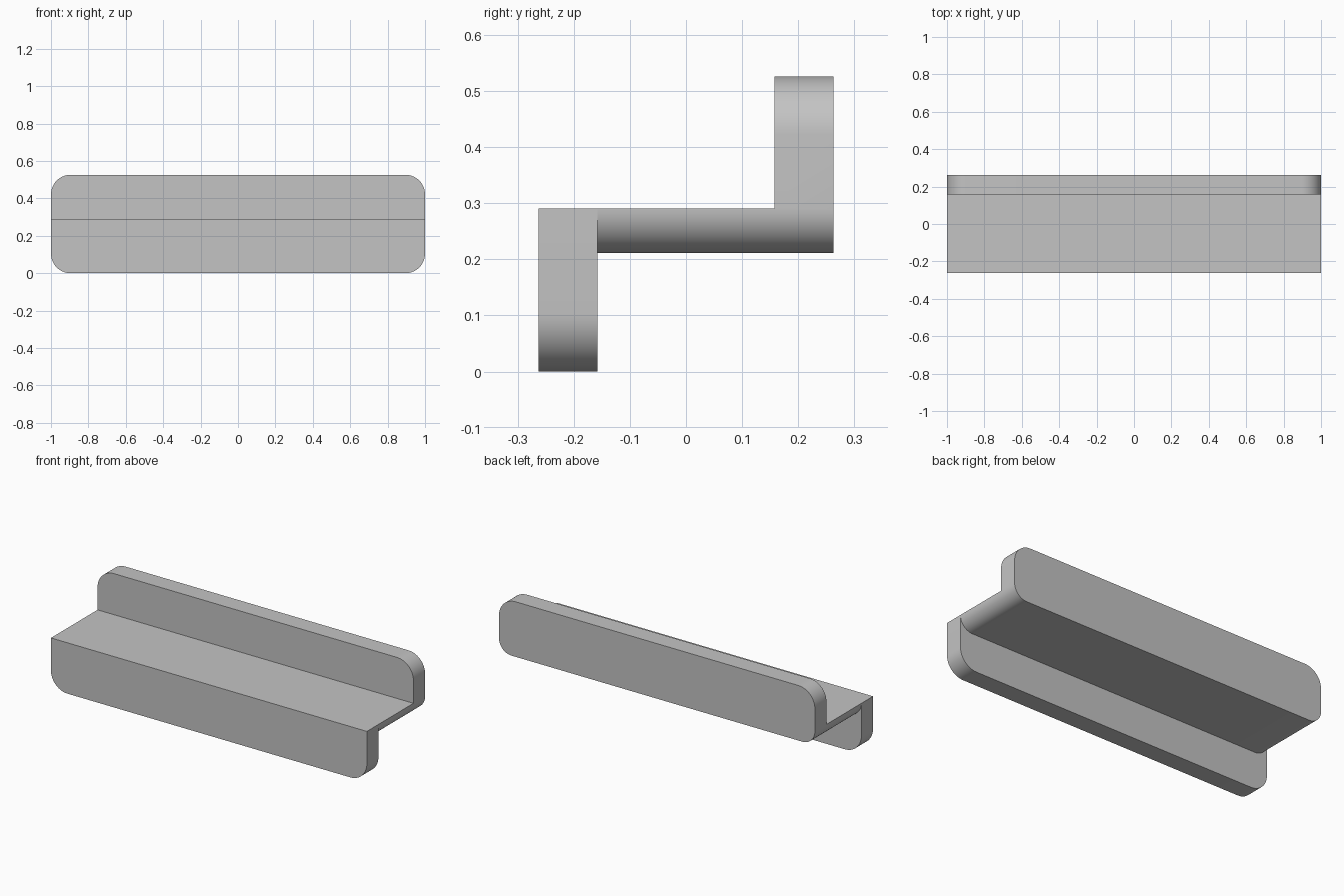
import bpy, bmesh
from math import sin, cos, pi, radians

cube = bpy.data.objects.get("Cube")
if cube:
    bpy.data.objects.remove(cube, do_unlink=True)

HALF = 1.0          # half length along x
DEPTH = 0.263       # half depth along y
WALL = 0.158        # inner face of both flanges
UNDER, TOP = 0.211, 0.291   # shelf underside and top
STEPS = 14          # segments per rounded corner

grey = bpy.data.materials.new("light grey")
grey.use_nodes = True
colour = (0.55, 0.55, 0.55, 1)
grey.diffuse_color = colour
grey.node_tree.nodes["Principled BSDF"].inputs["Base Color"].default_value = colour


def corner(sx, sz, z, r):
    """Points of one corner, counter-clockwise; r = 0 keeps it square."""
    if r == 0:
        return [(sx * HALF, z)]
    start = {(1, 1): 0, (-1, 1): 1, (-1, -1): 2, (1, -1): 3}[sx, sz] * pi / 2
    turns = [start + pi / 2 * i / STEPS for i in range(STEPS + 1)]
    return [(sx * (HALF - r) + r * cos(a), z - sz * r + r * sin(a)) for a in turns]


def slab(name, y0, y1, z0, z1, r_low, r_high):
    """Plate in the xz plane with rounded corners, extruded along y."""
    outline = (corner(1, 1, z1, r_high) + corner(-1, 1, z1, r_high)
               + corner(-1, -1, z0, r_low) + corner(1, -1, z0, r_low))
    bm = bmesh.new()
    face = bm.faces.new([bm.verts.new((x, y0, z)) for x, z in outline])
    out = bmesh.ops.extrude_face_region(bm, geom=[face])["geom"]
    moved = [v for v in out if isinstance(v, bmesh.types.BMVert)]
    bmesh.ops.translate(bm, verts=moved, vec=(0, y1 - y0, 0))
    bmesh.ops.recalc_face_normals(bm, faces=bm.faces)
    mesh = bpy.data.meshes.new(name)
    bm.to_mesh(mesh)
    bm.free()
    mesh.materials.append(grey)
    obj = bpy.data.objects.new(name, mesh)
    bpy.context.collection.objects.link(obj)
    return obj


# Hanging front flange, shelf and upright back flange
bracket = slab("stepped_bracket", -DEPTH, -WALL, 0, TOP, 0.105, 0)
shelf = slab("shelf", -WALL, WALL, UNDER, TOP, 0.079, 0)
back = slab("back_flange", WALL, DEPTH, UNDER, 0.526, 0.079, 0.105)

# Fuse the three plates into one solid
for part in (shelf, back):
    mod = bracket.modifiers.new("fuse", 'BOOLEAN')
    mod.operation = 'UNION'
    mod.solver = 'EXACT'
    mod.object = part
bpy.context.view_layer.update()
graph = bpy.context.evaluated_depsgraph_get()
fused = bpy.data.meshes.new_from_object(bracket.evaluated_get(graph))
bracket.modifiers.clear()
bracket.data = fused
for part in (shelf, back):
    bpy.data.objects.remove(part, do_unlink=True)

# Merge the flush faces across the joints
bm = bmesh.new()
bm.from_mesh(fused)
bmesh.ops.remove_doubles(bm, verts=bm.verts, dist=0.0002)
bmesh.ops.dissolve_limit(bm, angle_limit=radians(0.5), verts=bm.verts, edges=bm.edges)
bm.to_mesh(fused)
bm.free()

bpy.ops.object.select_all(action='DESELECT')
bracket.select_set(True)
bpy.context.view_layer.objects.active = bracket
bpy.ops.object.shade_smooth_by_angle(angle=radians(30))
